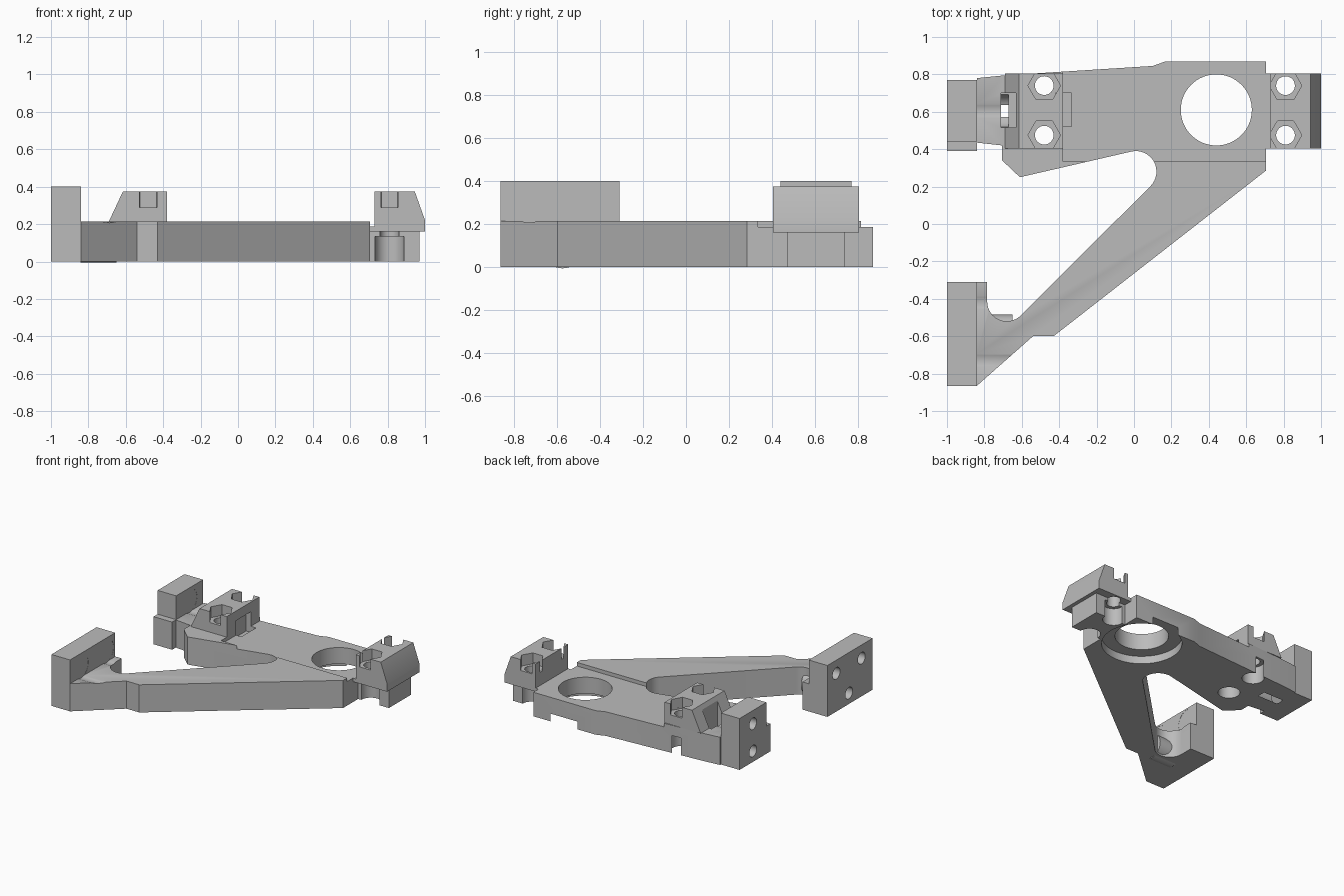
import bpy, bmesh
from math import cos, sin, radians, pi
from mathutils import Matrix, Vector

cube = bpy.data.objects.get("Cube")
if cube:
    bpy.data.objects.remove(cube, do_unlink=True)

grey = bpy.data.materials.new("plain_grey")
grey.use_nodes = True
grey.diffuse_color = (0.5, 0.5, 0.5, 1)
grey.node_tree.nodes["Principled BSDF"].inputs["Base Color"].default_value = (0.5, 0.5, 0.5, 1)


def finish(name, bm):
    bmesh.ops.recalc_face_normals(bm, faces=bm.faces)
    mesh = bpy.data.meshes.new(name)
    bm.to_mesh(mesh)
    bm.free()
    ob = bpy.data.objects.new(name, mesh)
    bpy.context.collection.objects.link(ob)
    mesh.materials.append(grey)
    return ob


def prism(name, points, lo, hi, axis="z"):
    """Extrude a profile: xy along z, or xz along y."""
    bm = bmesh.new()
    place = (lambda a, b, c: (a, b, c)) if axis == "z" else (lambda a, b, c: (a, c, b))
    face = bm.faces.new([bm.verts.new(place(a, b, lo)) for a, b in points])
    moved = bmesh.ops.extrude_face_region(bm, geom=[face])["geom"]
    verts = [g for g in moved if isinstance(g, bmesh.types.BMVert)]
    bmesh.ops.translate(bm, verts=verts, vec=place(0, 0, hi - lo))
    return finish(name, bm)


def box(name, x, y, z):
    return prism(name, [(x[0], y[0]), (x[1], y[0]), (x[1], y[1]), (x[0], y[1])], *z)


def rod(name, start, end, r0, r1=None, sides=40):
    """Cylinder or cone between two points."""
    a, b = Vector(start), Vector(end)
    turn = (b - a).to_track_quat("Z", "Y").to_matrix().to_4x4()
    if sides == 6:
        turn = turn @ Matrix.Rotation(pi / 2, 4, "Z")
    bm = bmesh.new()
    bmesh.ops.create_cone(bm, cap_ends=True, segments=sides, radius1=r0,
                          radius2=r0 if r1 is None else r1, depth=(b - a).length,
                          matrix=Matrix.Translation((a + b) / 2) @ turn)
    return finish(name, bm)


def arc(cx, cy, r, start, end, steps=16):
    angles = [radians(start + (end - start) * i / steps) for i in range(steps + 1)]
    return [(cx + r * cos(t), cy + r * sin(t)) for t in angles]


def carve(part, cutters):
    for c in cutters:
        mod = part.modifiers.new("cut", "BOOLEAN")
        mod.operation = "DIFFERENCE"
        mod.solver = "EXACT"
        mod.object = c
        bpy.context.view_layer.objects.active = part
        bpy.ops.object.modifier_apply(modifier=mod.name)


# Forked plate with two rounded inner corners
outline = [(-.84, .78), (-.69, .795), (.10, .845), (.17, .87), (.705, .87), (.705, .285),
           (-.43, -.6), (-.54, -.6), (-.84, -.865), (-.84, -.31), (-.785, -.31)]
outline += arc(-.68, -.415, .105, 180, 315) + arc(.01, .28, .11, -45, 103)
outline += [(-.61, .25), (-.705, .34), (-.705, .42), (-.84, .435)]
plate = prism("forked_plate", outline, 0, .215)

# Mounting blocks at the ends of the fork
front_block = box("front_mount_block", (-1, -.84), (-.865, -.31), (0, .4))
rear_block = box("rear_mount_block", (-1, -.84), (.44, .77), (0, .4))
rear_foot = box("rear_mount_foot", (-1, -.84), (.39, .44), (0, .215))

# Sloped clamp pads
pad = prism("inner_clamp_pad", [(-.69, .215), (-.615, .375), (-.38, .375), (-.38, .215)],
            .405, .805, "y")
clamp = prism("outer_clamp_pad", [(.73, .375), (.945, .375), (1, .22), (1, .16),
                                  (.705, .16), (.705, .187), (.73, .187)], .405, .805, "y")
clamp_foot = box("outer_clamp_foot", (.705, .97), (.47, .74), (0, .16))

# Cutters: vertical bolts with hex pockets above and round pockets below
bolts = {}
for x in (-.48, .81):
    bolts[x] = []
    for y in (.475, .74):
        bolts[x] += [rod("bolt_hole", (x, y, -.2), (x, y, .6), .05),
                     rod("hex_pocket", (x, y, .29), (x, y, .6), .087, sides=6),
                     rod("head_pocket", (x, y, -.2), (x, y, .135), .078)]


# Cutters: horizontal mounting screws with conical seats
def screw(y, z, reach):
    return [rod("screw_hole", (-1.2, y, z), (-.8, y, z), .045),
            rod("screw_seat", (-.92, y, z), (-.838, y, z), .045, .088),
            rod("screw_channel", (-.841, y, z), (reach, y, z), .09)]


front_screws = screw(-.73, .297, -.6) + screw(-.42, .297, -.6) + screw(-.575, .084, -.65)
rear_screws = screw(.605, .297, -.67) + screw(.605, .084, -.67)

# Cutters: large bore, its underside recess, lowered deck and pad notches
bore = rod("main_bore", (.44, .61, -.2), (.44, .61, .5), .19, sides=64)
recess = rod("bore_recess", (.44, .61, -.2), (.44, .61, .06), .285, sides=64)
deck = box("deck_step", (-.38, 1.2), (.335, 1.2), (.187, .5))
notch = box("pad_notch", (-.71, -.63), (.515, .70), (.06, .6))
pocket = box("pad_pocket", (-.42, -.335), (.52, .70), (.14, .30))

carve(plate, [deck, bore, recess, notch, pocket] + bolts[-.48] + front_screws + rear_screws)
carve(front_block, front_screws)
carve(rear_block, rear_screws)
carve(rear_foot, [])
carve(pad, [notch, pocket] + bolts[-.48])
carve(clamp, bolts[.81])
carve(clamp_foot, [recess] + bolts[.81])

# Remove cutters, keep crisp edges with smooth bores
parts = [plate, front_block, rear_block, rear_foot, pad, clamp, clamp_foot]
cutters = bolts[-.48] + bolts[.81] + front_screws + rear_screws
for c in cutters + [bore, recess, deck, notch, pocket]:
    bpy.data.objects.remove(c, do_unlink=True)
bpy.ops.object.select_all(action="DESELECT")
for p in parts:
    p.select_set(True)
bpy.context.view_layer.objects.active = plate
bpy.ops.object.shade_smooth_by_angle(angle=radians(25))
